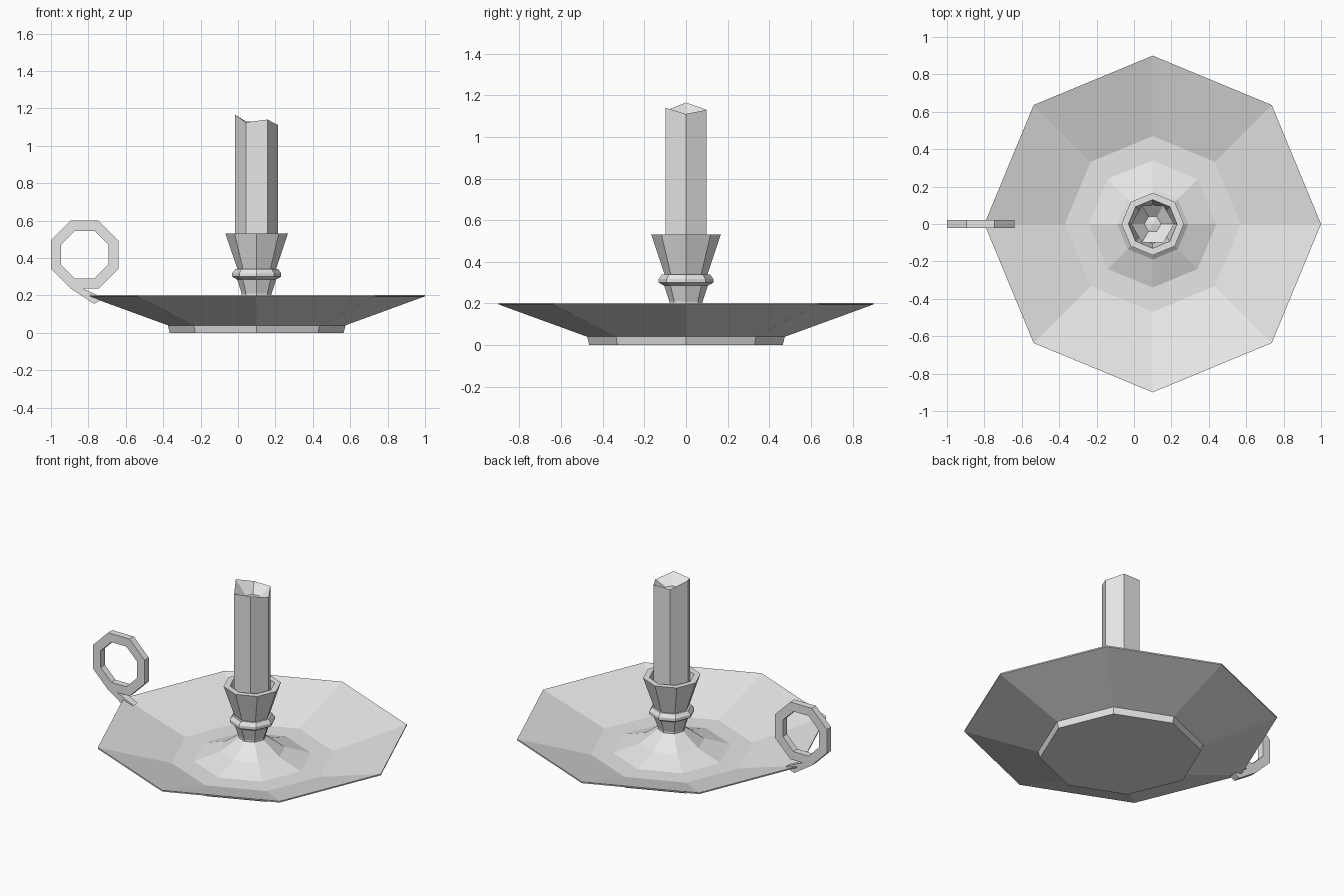
import bpy, bmesh
from math import sin, cos, pi, radians

cube = bpy.data.objects.get("Cube")
if cube:
    bpy.data.objects.remove(cube)

CX = 0.1  # axis of the plate and candle

grey = bpy.data.materials.new("plain_grey")
grey.use_nodes = True
grey.diffuse_color = (0.8, 0.8, 0.8, 1)
grey.node_tree.nodes["Principled BSDF"].inputs["Base Color"].default_value = (0.8, 0.8, 0.8, 1)


def finish(name, bm):
    bmesh.ops.remove_doubles(bm, verts=bm.verts, dist=1e-5)
    bmesh.ops.recalc_face_normals(bm, faces=bm.faces)
    mesh = bpy.data.meshes.new(name)
    bm.to_mesh(mesh)
    bm.free()
    mesh.materials.append(grey)
    obj = bpy.data.objects.new(name, mesh)
    bpy.context.collection.objects.link(obj)
    return obj


def lathe(name, profile, sides, lift=None):
    """Turn a (radius, height) profile; lift maps profile index to height offsets per side."""
    bm = bmesh.new()
    rings = []
    for i, (r, z) in enumerate(profile):
        offs = (lift or {}).get(i, [0] * sides)
        if r == 0:
            rings.append([bm.verts.new((CX, 0, z))] * sides)
        else:
            rings.append([bm.verts.new((CX + r * cos(2 * pi * k / sides),
                                        r * sin(2 * pi * k / sides), z + offs[k]))
                          for k in range(sides)])
    for a, b in zip(rings, rings[1:]):
        for k in range(sides):
            n = (k + 1) % sides
            corners = list(dict.fromkeys((a[k], a[n], b[n], b[k])))
            bm.faces.new(corners)
    return finish(name, bm)


# Dish with a low foot and a raised centre
lathe("dish", [(0, 0), (0.465, 0), (0.475, 0.04), (0.9, 0.195), (0.9, 0.203),
               (0.47, 0.07), (0.34, 0.07), (0.19, 0.12), (0.08, 0.2), (0, 0.2)], 8)

# Stem, collar and hollow candle cup
lathe("candle_cup", [(0, 0.18), (0.08, 0.18), (0.08, 0.21), (0.105, 0.285), (0.131, 0.3),
                     (0.131, 0.318), (0.115, 0.34), (0.103, 0.34), (0.167, 0.53),
                     (0.13, 0.53), (0.105, 0.42), (0, 0.42)], 8)

# Six-sided candle with an uneven rim and a hollow top
rim = [-0.02, 0.0, 0.0, 0.035, -0.005, 0.01]
lathe("candle", [(0, 0.4), (0.115, 0.4), (0.115, 1.13), (0.045, 1.08), (0, 1.09)], 6, {2: rim})


# Ring handle: flat octagonal band
def octagon(half):
    r = half / cos(pi / 8)
    return [(-0.82 + r * cos(radians(22.5 + 45 * k)), 0.418 + r * sin(radians(22.5 + 45 * k)))
            for k in range(8)]


def slab(name, quads, half=0.021):
    bm = bmesh.new()
    for quad in quads:
        face = bm.faces.new([bm.verts.new((x, -half, z)) for x, z in quad])
    bmesh.ops.remove_doubles(bm, verts=bm.verts, dist=1e-5)
    ext = bmesh.ops.extrude_face_region(bm, geom=bm.faces[:], use_keep_orig=True)
    moved = [g for g in ext["geom"] if isinstance(g, bmesh.types.BMVert)]
    bmesh.ops.translate(bm, verts=moved, vec=(0, 2 * half, 0))
    return finish(name, bm)


outer, inner = octagon(0.181), octagon(0.127)
slab("ring_handle", [(outer[k], outer[(k + 1) % 8], inner[(k + 1) % 8], inner[k])
                     for k in range(8)])

# Short strap joining the ring to the dish
slab("handle_strap", [[outer[5], (-0.77, 0.155), (-0.715, 0.185), (-0.83, 0.237)]])
